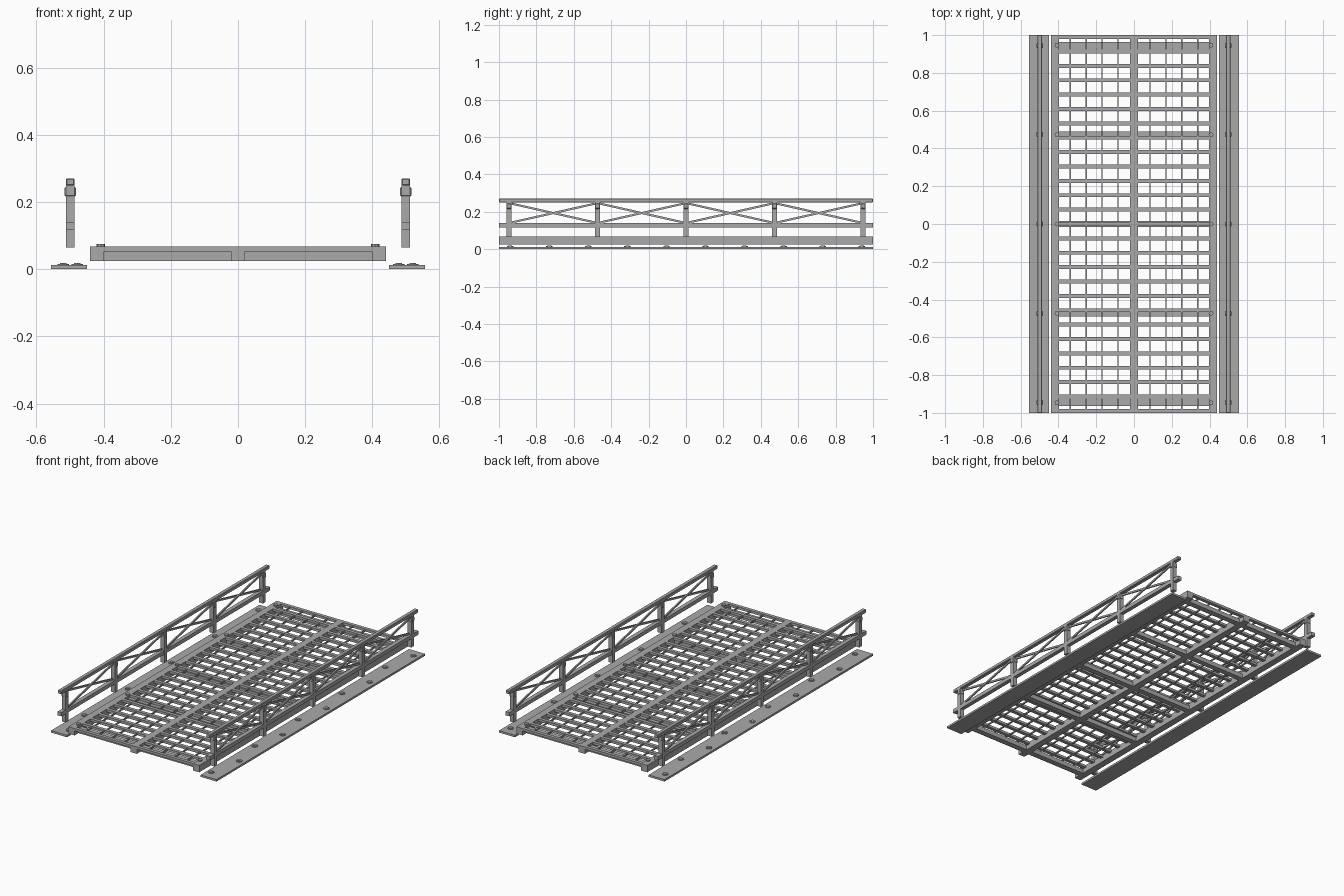
import bpy, bmesh
from math import atan2, hypot
from mathutils import Matrix, Vector

cube = bpy.data.objects.get("Cube")
if cube:
    bpy.data.objects.remove(cube, do_unlink=True)

steel = bpy.data.materials.new("grey steel")
steel.use_nodes = True
GREY = (0.4, 0.4, 0.4, 1)
steel.diffuse_color = GREY
steel.node_tree.nodes["Principled BSDF"].inputs["Base Color"].default_value = GREY


def box(bm, center, size, turn=0):
    """Box by centre and size, optionally turned about x."""
    m = (Matrix.Translation(Vector(center)) @ Matrix.Rotation(turn, 4, 'X')
         @ Matrix.Diagonal((*size, 1)))
    bmesh.ops.create_cube(bm, size=1, matrix=m)


def disc(bm, center, radius, height, sides):
    bmesh.ops.create_cone(bm, cap_ends=True, segments=sides, radius1=radius,
                          radius2=radius, depth=height,
                          matrix=Matrix.Translation(Vector(center)))


def finish(name, bm, bevel=0):
    me = bpy.data.meshes.new(name)
    bm.to_mesh(me)
    bm.free()
    me.materials.append(steel)
    ob = bpy.data.objects.new(name, me)
    bpy.context.collection.objects.link(ob)
    if bevel:
        mod = ob.modifiers.new("Bevel", 'BEVEL')
        mod.width = bevel
        mod.segments = 1
    return ob


STATIONS = [0.473 * i for i in range(-2, 3)]   # posts and cross beams
BOTTOM, DECK_TOP, BAR_BOTTOM = 0.025, 0.067, 0.052

# Long deck beams: two sides and the centre
bm = bmesh.new()
for x in (-0.419, 0, 0.419):
    box(bm, (x, 0, (BOTTOM + DECK_TOP) / 2), (0.042, 2, DECK_TOP - BOTTOM))
finish("deck_long_beams", bm)

# Cross beams below the grating
bm = bmesh.new()
for y in STATIONS:
    box(bm, (0, y, (BOTTOM + BAR_BOTTOM) / 2), (0.8, 0.034, BAR_BOTTOM - BOTTOM))
finish("deck_cross_beams", bm)

# Grating: wide slats across, thin rods along
bm = bmesh.new()
for k in range(-13, 14):
    box(bm, (0, k * 0.0761, (BAR_BOTTOM + DECK_TOP) / 2),
        (0.8, 0.021, DECK_TOP - BAR_BOTTOM))
finish("grating_slats", bm)

bm = bmesh.new()
for side in (-1, 1):
    for k in range(1, 5):
        box(bm, (side * k * 0.0845, 0, 0.058), (0.007, 1.99, 0.008))
finish("grating_rods", bm)

# Deck bolts above each cross beam end
bm = bmesh.new()
for side in (-1, 1):
    for y in STATIONS:
        disc(bm, (side * 0.408, y, 0.07), 0.0125, 0.01, 8)
finish("deck_bolts", bm)

for side, label in ((1, "left"), (-1, "right")):
    rail_x = side * 0.499

    # Ground plate with staggered bolts
    bm = bmesh.new()
    box(bm, (side * 0.5025, 0, 0.006), (0.107, 2, 0.012))
    finish(label + "_ground_plate", bm)
    bm = bmesh.new()
    for i in range(10):
        x = side * (0.499 + (0.021 if i % 2 else -0.021))
        y = -0.94 + i * 0.2089
        disc(bm, (x, y, 0.0135), 0.017, 0.005, 12)
        disc(bm, (x, y, 0.016), 0.011, 0.005, 6)
    finish(label + "_plate_bolts", bm)

    # Posts and their collars
    bm = bmesh.new()
    for y in STATIONS:
        box(bm, (rail_x, y, 0.158), (0.026, 0.026, 0.188))
    finish(label + "_posts", bm)
    bm = bmesh.new()
    for y in STATIONS:
        box(bm, (rail_x, y, 0.23), (0.033, 0.028, 0.03))
    finish(label + "_post_collars", bm, 0.004)

    # Handrail and middle rail
    bm = bmesh.new()
    box(bm, (rail_x, 0, 0.26), (0.025, 2, 0.021))
    finish(label + "_handrail", bm, 0.003)
    bm = bmesh.new()
    box(bm, (rail_x, 0, 0.128), (0.025, 2, 0.023))
    finish(label + "_middle_rail", bm)

    # Crossed braces in every bay
    bm = bmesh.new()
    low, high = 0.143, 0.243
    for y0, y1 in zip(STATIONS, STATIONS[1:]):
        run, rise = y1 - y0 - 0.03, high - low
        for tilt in (-1, 1):
            box(bm, (rail_x + tilt * 0.004, (y0 + y1) / 2, (low + high) / 2),
                (0.008, hypot(run, rise), 0.011), tilt * atan2(rise, run))
    finish(label + "_cross_braces", bm)
